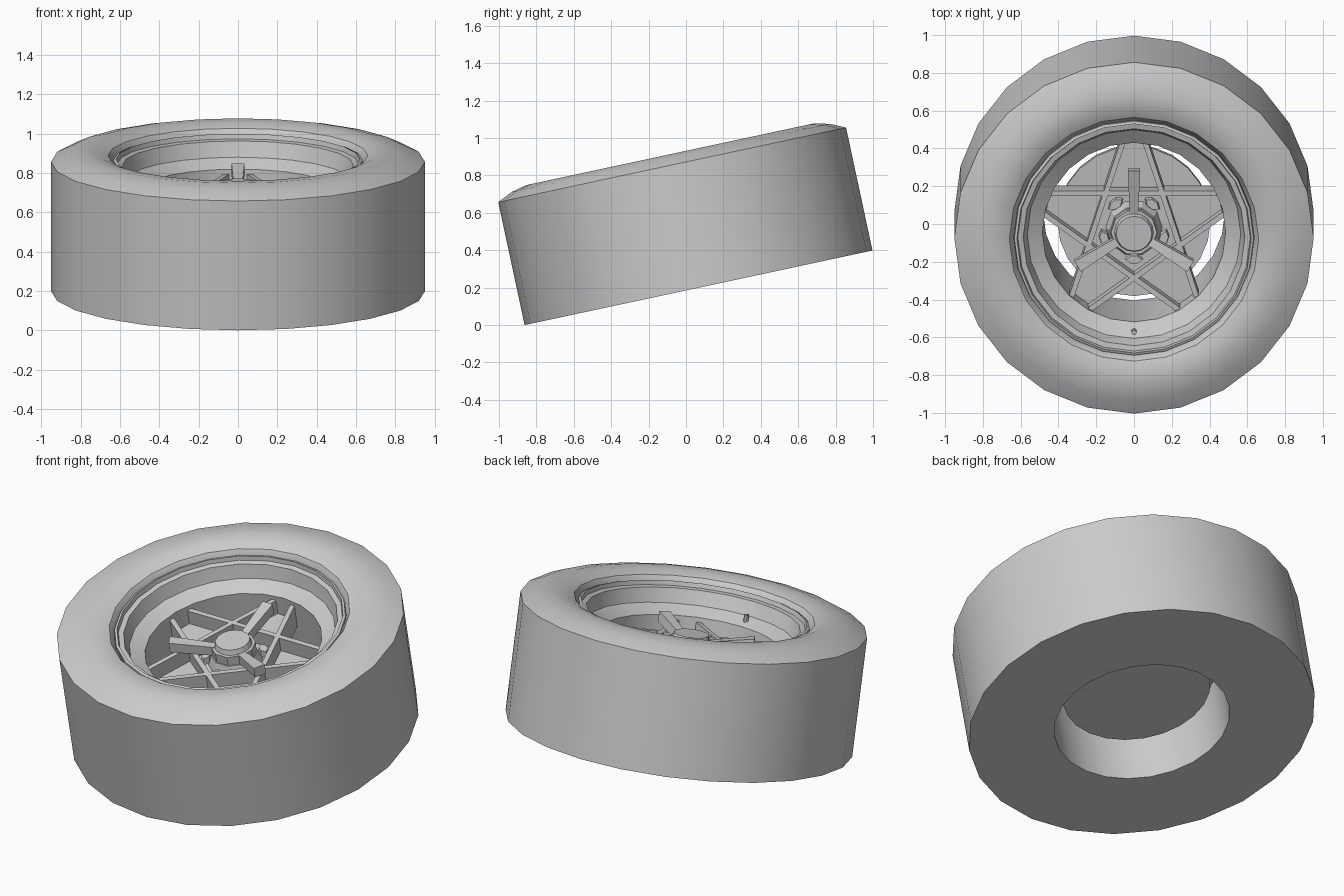
import bpy, bmesh, math
from mathutils import Matrix, Vector

if "Cube" in bpy.data.objects:
    bpy.data.objects.remove(bpy.data.objects["Cube"])

TILT = math.radians(12.1)
BASE = Matrix.Translation((0, 0.067, 0.199)) @ Matrix.Rotation(TILT, 4, 'X')


def finish(name, bm, smooth=True):
    bmesh.ops.recalc_face_normals(bm, faces=bm.faces)
    me = bpy.data.meshes.new(name)
    bm.to_mesh(me)
    bm.free()
    ob = bpy.data.objects.new(name, me)
    bpy.context.collection.objects.link(ob)
    ob.matrix_world = BASE
    if smooth:
        bpy.ops.object.select_all(action='DESELECT')
        ob.select_set(True)
        bpy.context.view_layer.objects.active = ob
        bpy.ops.object.shade_smooth_by_angle(angle=math.radians(32))
    return ob


def lathe(name, profile, n=24):
    # closed (radius, height) loop turned around the wheel axis
    bm = bmesh.new()
    rings = [[bm.verts.new((r * math.cos(2 * math.pi * i / n),
                            r * math.sin(2 * math.pi * i / n), h))
              for i in range(n)] for r, h in profile]
    for a, b in zip(rings, rings[1:] + rings[:1]):
        for i in range(n):
            j = (i + 1) % n
            bm.faces.new((a[i], a[j], b[j], b[i]))
    return finish(name, bm)


def prism(bm, pts, z0, z1, top_scale=1.0):
    # extrude an outline between two heights
    c = sum((Vector(p) for p in pts), Vector((0, 0))) / len(pts)
    lo = [bm.verts.new((x, y, z0)) for x, y in pts]
    hi = [bm.verts.new((c.x + (x - c.x) * top_scale,
                        c.y + (y - c.y) * top_scale, z1)) for x, y in pts]
    n = len(pts)
    bm.faces.new(lo[::-1])
    bm.faces.new(hi)
    for i in range(n):
        j = (i + 1) % n
        bm.faces.new((lo[i], lo[j], hi[j], hi[i]))
    return lo, hi


def circle(r, n, cx=0, cy=0):
    return [(cx + r * math.cos(2 * math.pi * i / n),
             cy + r * math.sin(2 * math.pi * i / n)) for i in range(n)]


def turn(pts, deg):
    c, s = math.cos(math.radians(deg)), math.sin(math.radians(deg))
    return [(x * c - y * s, x * s + y * c) for x, y in pts]


# Tyre: flat tread, domed outer sidewall, flat back
lathe("tyre", [(0.951, 0), (0.951, 0.672), (0.87, 0.71), (0.785, 0.73),
               (0.71, 0.725), (0.66, 0.705), (0.637, 0.67), (0.63, 0.60),
               (0.60, 0.40), (0.60, 0)])

# Rim: stepped lip, sloping inner shelf and straight barrel
lathe("rim", [(0.637, 0.60), (0.634, 0.68), (0.62, 0.685), (0.615, 0.66),
              (0.587, 0.655), (0.578, 0.62), (0.565, 0.575), (0.485, 0.53),
              (0.482, 0), (0.602, 0), (0.602, 0.40)])

# Star plate: five truncated arms
D, TIP, REACH = 0.205, 0.205 / math.cos(math.radians(72)), 0.474
half = (TIP - REACH) * math.tan(math.radians(18))
inner = D / math.cos(math.radians(36))
outline = []
for k in range(5):
    a = math.radians(-36)
    corner = (inner * math.sin(-a), inner * math.cos(a))
    outline += turn([corner, (half, REACH), (-half, REACH)], 72 * k)
bm = bmesh.new()
prism(bm, outline, 0.37, 0.42)
finish("star_plate", bm, False)

# Raised ribs along the five star lines
bm = bmesh.new()
L = math.sqrt(0.484 ** 2 - D ** 2)
for k in range(5):
    rib = [(-L, D - 0.014), (L, D - 0.014), (L, D + 0.014), (-L, D + 0.014)]
    prism(bm, turn(rib, 72 * k), 0.37, 0.505)
finish("star_ribs", bm, False)

# Hub: carrier behind, tapered boss, cap
bm = bmesh.new()
prism(bm, circle(0.15, 16), 0.22, 0.38)
prism(bm, circle(0.15, 10), 0.42, 0.48, 0.85)
prism(bm, circle(0.122, 10), 0.47, 0.535)
finish("hub", bm, False)
bm = bmesh.new()
prism(bm, circle(0.105, 16), 0.53, 0.565, 0.9)
finish("hub_cap", bm, False)

# Lug nuts between the arms
bm = bmesh.new()
for k in range(5):
    nut = [(-0.05, 0.165), (-0.02, 0.14), (0.02, 0.14), (0.05, 0.165),
           (0.02, 0.19), (-0.02, 0.19)]
    prism(bm, turn(nut, 36 + 72 * k), 0.42, 0.455, 0.85)
finish("lug_nuts", bm, False)

# Three-winged spinner, wings rising outward
bm = bmesh.new()
for k in range(3):
    wing = [(-0.022, 0.09), (0.022, 0.09), (0.033, 0.345), (-0.033, 0.345)]
    lo, hi = prism(bm, turn(wing, 120 * k), 0.48, 0.535)
    for v in lo[2:]:
        v.co.z += 0.05
    for v in hi[2:]:
        v.co.z += 0.055
finish("spinner_wings", bm, False)

# Brake disc inside the barrel
bm = bmesh.new()
prism(bm, circle(0.405, 24), 0.21, 0.25)
finish("brake_disc", bm)

# Valve on the rim shelf
bm = bmesh.new()
prism(bm, circle(0.014, 8, 0, -0.53), 0.54, 0.59)
finish("valve", bm)
